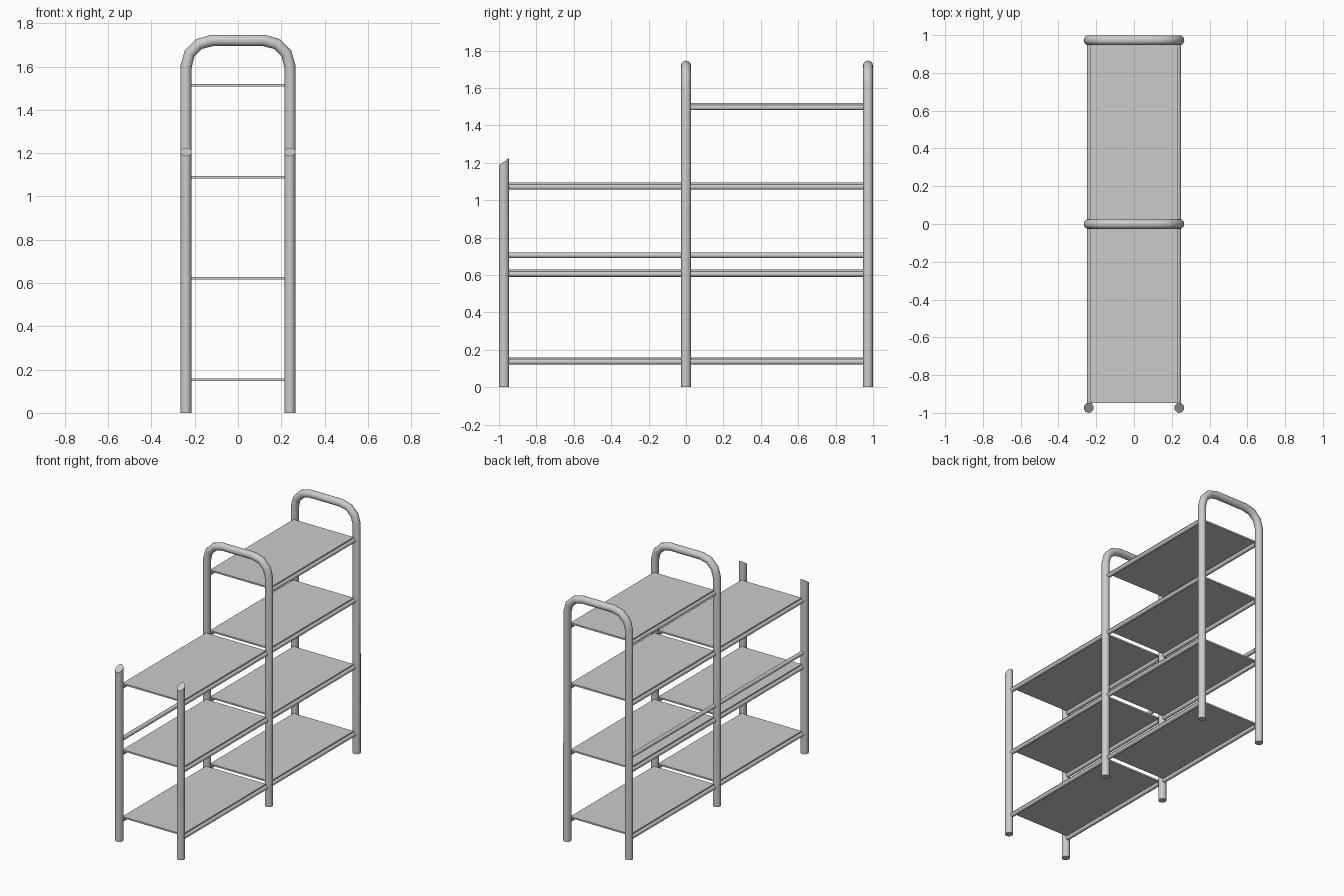
import bpy
import math

if "Cube" in bpy.data.objects:
    bpy.data.objects.remove(bpy.data.objects["Cube"])

POST_X, POST_R = 0.24, 0.0262
END_Y = 0.973
RAIL_X, RAIL_R = 0.234, 0.0145


def smooth(obj):
    bpy.ops.object.select_all(action='DESELECT')
    obj.select_set(True)
    bpy.context.view_layer.objects.active = obj
    bpy.ops.object.shade_smooth_by_angle(angle=math.radians(40))


def tube(name, points, radius):
    """Capped round tube swept along a polyline, converted to a mesh."""
    cu = bpy.data.curves.new(name, 'CURVE')
    cu.dimensions = '3D'
    cu.bevel_depth = radius
    cu.bevel_resolution = 6
    cu.use_fill_caps = True
    sp = cu.splines.new('POLY')
    sp.points.add(len(points) - 1)
    for p, co in zip(sp.points, points):
        p.co = (*co, 1)
    obj = bpy.data.objects.new(name, cu)
    bpy.context.collection.objects.link(obj)
    bpy.ops.object.select_all(action='DESELECT')
    obj.select_set(True)
    bpy.context.view_layer.objects.active = obj
    bpy.ops.object.convert(target='MESH')
    obj = bpy.context.view_layer.objects.active
    smooth(obj)
    return obj


# Tall hoop frames: two legs joined by an arch with faceted bends
def hoop(name, y):
    bend, cx, cz = 0.12, 0.12, 1.6
    arc = [(cx + bend * math.cos(math.radians(a)), y,
            cz + bend * math.sin(math.radians(a))) for a in (0, 30, 60, 90)]
    right = [(POST_X, y, 0)] + arc
    left = [(-x, yy, z) for x, yy, z in reversed(right)]
    tube(name, right + left, POST_R)


hoop("middle_hoop", 0)
hoop("back_hoop", END_Y)

# Short front posts with slanted tops
for side, sx in (("left", -1), ("right", 1)):
    bpy.ops.mesh.primitive_cylinder_add(vertices=20, radius=1, depth=1.206,
                                        location=(sx * POST_X, -END_Y, 0.603))
    post = bpy.context.object
    post.name = f"front_post_{side}"
    for v in post.data.vertices:
        if v.co.z > 0:
            v.co.z += v.co.y * 0.019
        v.co.x *= 0.0255
        v.co.y *= 0.027
    smooth(post)


# Shelves: thin boards resting on a rail at each side
def shelf(name, y0, y1, top):
    thick = 0.011
    bpy.ops.mesh.primitive_cube_add(size=1, location=(0, (y0 + y1) / 2, top - thick / 2))
    board = bpy.context.object
    board.name = name + "_board"
    board.scale = (0.466, y1 - y0, thick)
    bpy.ops.object.transform_apply(location=False, rotation=False, scale=True)
    z = top - thick - RAIL_R + 0.002
    for side, sx in (("left", -1), ("right", 1)):
        tube(f"{name}_rail_{side}",
             [(sx * RAIL_X, y0, z), (sx * RAIL_X, y1, z)], RAIL_R)


levels = (0.159, 0.628, 1.094, 1.519)
for i, z in enumerate(levels, 1):
    shelf(f"back_shelf_{i}", 0.023, 0.948, z)
    if i < 4:
        shelf(f"front_shelf_{i}", -0.948, -0.023, z)

# Single brace rail along the left side
for part, y0, y1 in (("front", -0.95, -0.02), ("back", 0.02, 0.95)):
    tube(f"brace_rail_{part}", [(-RAIL_X, y0, 0.705), (-RAIL_X, y1, 0.705)], RAIL_R)
